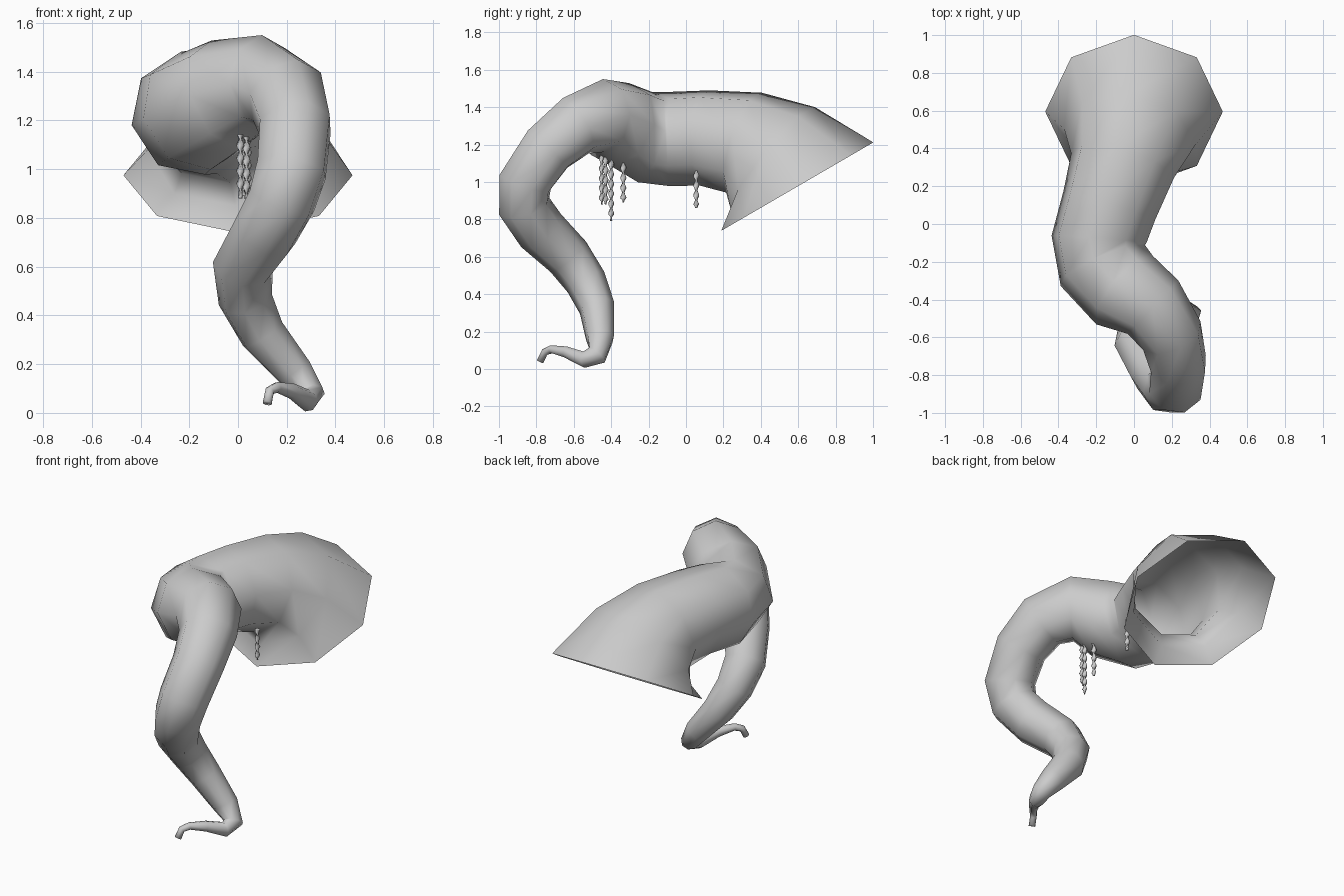
import bpy, math
from mathutils import Vector

if "Cube" in bpy.data.objects:
    bpy.data.objects.remove(bpy.data.objects["Cube"])


def make_object(name, verts, faces):
    mesh = bpy.data.meshes.new(name)
    mesh.from_pydata(verts, [], faces)
    mesh.update()
    for p in mesh.polygons:
        p.use_smooth = True
    ob = bpy.data.objects.new(name, mesh)
    bpy.context.collection.objects.link(ob)
    return ob


def bridge(rings, n):
    return [(i * n + j, i * n + (j + 1) % n, (i + 1) * n + (j + 1) % n, (i + 1) * n + j)
            for i in range(rings - 1) for j in range(n)]


# Octagonal trunk: x, y, z, radius from the flared open mouth to the curled tip
path = [
    (0, .595, .975, .47), (-.02, .465, 1.125, .355), (-.06, .31, 1.21, .285),
    (-.13, .10, 1.235, .26), (-.185, -.08, 1.23, .257), (-.165, -.22, 1.24, .25),
    (-.05, -.35, 1.305, .235), (.10, -.44, 1.355, .195), (.20, -.59, 1.30, .17),
    (.235, -.74, 1.175, .155), (.22, -.86, 1.0, .15), (.18, -.865, .87, .143),
    (.11, -.775, .74, .138), (.02, -.63, .60, .125), (.03, -.535, .465, .112),
    (.10, -.475, .325, .097), (.235, -.46, .165, .077), (.30, -.475, .075, .058),
    (.285, -.545, .05, .045), (.22, -.64, .09, .032), (.16, -.72, .105, .022),
    (.13, -.755, .09, .02), (.12, -.78, .04, .02),
]
N = 8
pts = [Vector(p[:3]) for p in path]
verts = []
up = Vector((0, .86, .5))
prev = Vector((0, -.5, .86)).normalized()
for i, c in enumerate(pts):
    if i == 0:
        t = prev
    else:
        a = (c - pts[i - 1]).normalized()
        b = (pts[min(i + 1, len(pts) - 1)] - c).normalized()
        t = (a + b).normalized()
    # carry the section along the path with the least twist
    up = prev.rotation_difference(t) @ up
    up = (up - t * up.dot(t)).normalized()
    side = t.cross(up)
    prev = t
    for j in range(N):
        ang = 2 * math.pi * j / N
        verts.append(c + path[i][3] * (up * math.cos(ang) + side * math.sin(ang)))
faces = bridge(len(pts), N)
faces.append(tuple(range(len(verts) - N, len(verts))))
make_object("curled_trunk", verts, faces)


# Twisted strands hanging under the body
def strand(name, x, y, top, bottom, r=.016):
    n, steps = 6, 30
    vs = []
    for i in range(steps + 1):
        f = i / steps
        z = top + (bottom - top) * f
        twist = (top - z) * 60
        s = r * (1 if i < steps - 2 else .6)
        for j in range(n):
            a = 2 * math.pi * j / n
            u, v = s * math.cos(a), .45 * s * math.sin(a)
            vs.append((x + u * math.cos(twist) - v * math.sin(twist),
                       y + u * math.sin(twist) + v * math.cos(twist), z))
    fs = bridge(steps + 1, n)
    fs += [tuple(range(n - 1, -1, -1)), tuple(range(steps * n, steps * n + n))]
    make_object(name, vs, fs)


for k, s in enumerate([(.01, -.45, 1.15, .88), (.035, -.43, 1.14, .88),
                       (.04, -.40, 1.12, .79), (.025, -.335, 1.10, .89),
                       (.10, .055, 1.06, .86)]):
    strand(f"hanging_strand_{k + 1}", *s)
